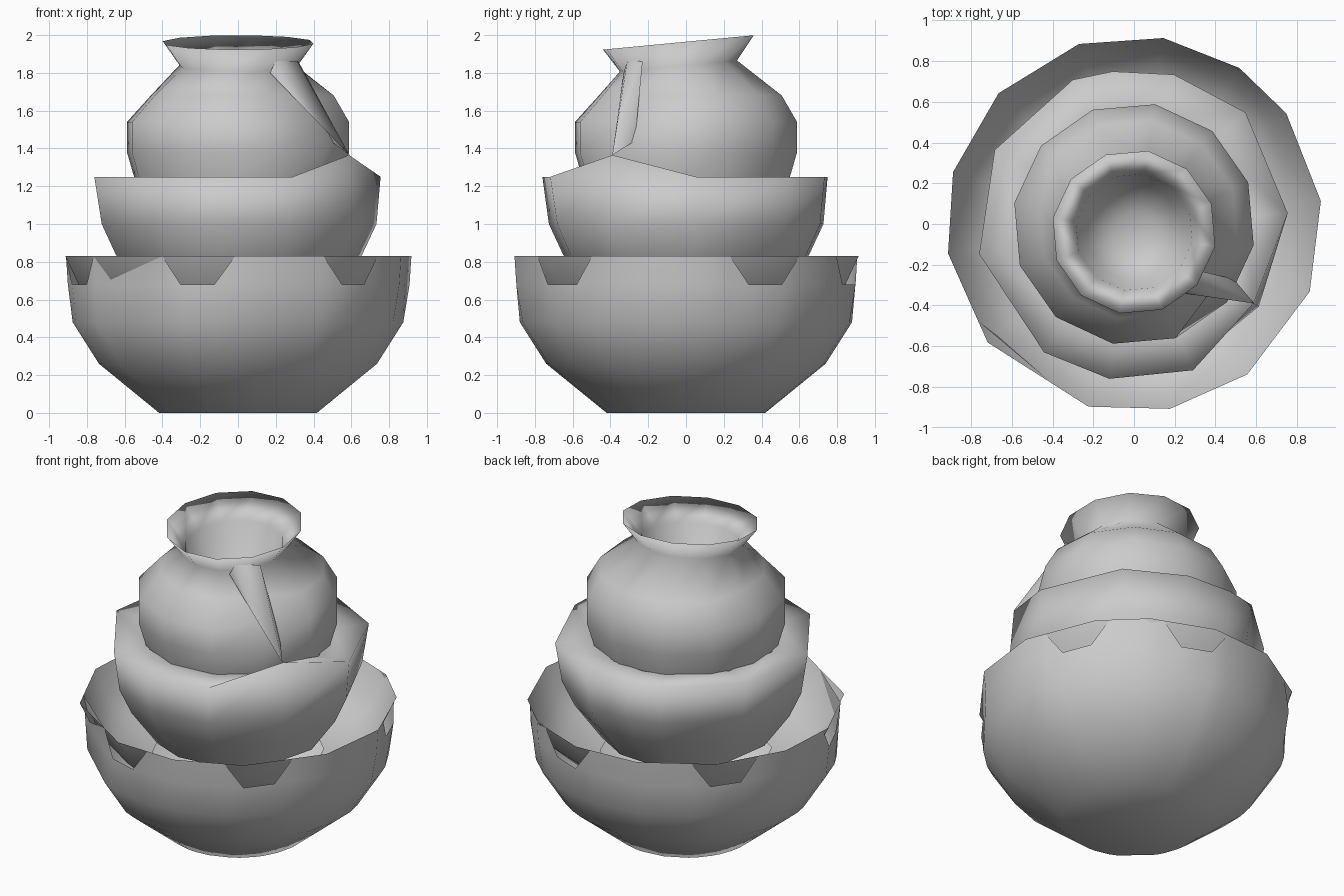
import bpy, bmesh, math
from math import cos, sin, radians

if "Cube" in bpy.data.objects:
    bpy.data.objects.remove(bpy.data.objects["Cube"])


def finish(name, bm):
    bmesh.ops.recalc_face_normals(bm, faces=bm.faces)
    me = bpy.data.meshes.new(name)
    bm.to_mesh(me)
    bm.free()
    for p in me.polygons:
        p.use_smooth = True
    ob = bpy.data.objects.new(name, me)
    bpy.context.collection.objects.link(ob)
    return ob


def shell(name, profile, angles, shape=None, skip=None, cap_start=False, cap_end=False):
    """Round skin: rings from (radius, z) pairs at the given angles."""
    bm = bmesh.new()
    rings = []
    for i, (r, z) in enumerate(profile):
        ring = []
        for j, a in enumerate(angles):
            co = (r * cos(radians(a)), r * sin(radians(a)), z)
            if shape:
                co = shape(i, j, a, co)
            ring.append(bm.verts.new(co))
        rings.append(ring)
    if cap_start:
        bm.faces.new(rings[0])
    if cap_end:
        bm.faces.new(rings[-1])
    n = len(angles)
    for i in range(len(rings) - 1):
        for j in range(n):
            k = (j + 1) % n
            quad = [rings[i][j], rings[i][k], rings[i + 1][k], rings[i + 1][j]]
            if skip:
                quad = skip(i, j, quad)
            if quad:
                bm.faces.new(quad)
    loose = [v for v in bm.verts if not v.link_faces]
    bmesh.ops.delete(bm, geom=loose, context='VERTS')
    return finish(name, bm)


# Lower bowl outer wall, its rim on an uneven 13-sided outline, chipped below the rim
rim_angles = [-171, -141, -104, -79, -53, -21, 7, 36, 56, 81, 107, 136, 164]
notches = [-104, -47, 28, 74, 140, 199]
cols = sorted([(c + d, k) for c in notches for k, d in enumerate((-13, -6, 6, 13))]
              + [(a, 3) for a in (-79, -21, -6, 7, 54, 107, 164, 173)])


def chord(a):
    """Radius of the unit rim outline at angle a."""
    n = len(rim_angles)
    for i in range(n):
        a0 = rim_angles[i]
        span = (rim_angles[(i + 1) % n] - a0) % 360
        t = (a - a0) % 360
        if t <= span:
            return cos(radians(span / 2)) / cos(radians(t - span / 2))
    return 1


def lower_shape(i, j, a, co):
    s = chord(a) if i > 2 else 1
    return co[0] * s, co[1] * s, co[2]


def notch(i, j, q):
    if i != 3:
        return q
    side = cols[j][1]
    return [[q[0], q[1], q[3]], None, [q[0], q[1], q[2]], q][side]


shell("lower_bowl", [(0.42, 0.0), (0.74, 0.26), (0.88, 0.48), (0.915, 0.68), (0.925, 0.83)],
      [c[0] for c in cols], lower_shape, notch, cap_start=True)

# Lower bowl inner wall, carrying the unbroken rim
shell("lower_bowl_lining", [(0.925, 0.83), (0.85, 0.67), (0.72, 0.55), (0.5, 0.5)], rim_angles)

# Middle bowl with a ledge around the jar and one raised rim corner
mid_angles = [-125, -99, -68, -33.5, 4, 45, 75, 98, 113, 152, 191]
mid_rim = [0.77, 0.77, 0.775, 0.705, 0.757, 0.775, 0.76, 0.757, 0.77, 0.775, 0.775]


def mid_shape(i, j, a, co):
    x, y, z = co
    if i == 3:
        s = mid_rim[j] / 0.76
        x, y = x * s, y * s
        if j == 3:
            z = 1.365
    return x, y, z


shell("middle_bowl", [(0.5, 0.62), (0.66, 0.84), (0.735, 1.0), (0.76, 1.25), (0.55, 1.235)],
      mid_angles, mid_shape)

# Upper jar: dented front-right shoulder, tilted neck, flared mouth with a cup inside
jar_angles = [-130 + i * 360 / 12 for i in range(12)]


def jar_shape(i, j, a, co):
    x, y, z = co
    if i in (2, 3) and -45 < a < -15:
        x, y = x * 0.84, y * 0.84
    elif i == 3 and (a < -50 or a > 150):
        x, y = x * 0.91, y * 0.91
    if i >= 4:
        y -= 0.04
        z += 0.095 * y
    return x, y, z


shell("upper_jar", [(0.55, 1.22), (0.597, 1.38), (0.597, 1.54), (0.515, 1.68), (0.315, 1.84),
                    (0.405, 1.965), (0.29, 1.84), (0.24, 1.6), (0.1, 1.52)],
      jar_angles, jar_shape, cap_end=True)

# Torn flap running from the neck to the raised corner of the middle bowl
bm = bmesh.new()
v = [bm.verts.new(c) for c in [(0.2, -0.31, 1.87), (0.32, -0.23, 1.86), (0.59, -0.39, 1.365),
                               (0.49, -0.27, 1.44), (0.45, -0.3, 1.53), (0.17, -0.33, 1.8)]]
for f in [(0, 1, 2), (0, 2, 5), (1, 3, 2), (1, 4, 3), (5, 4, 1)]:
    bm.faces.new([v[k] for k in f])
finish("jar_flap", bm)
